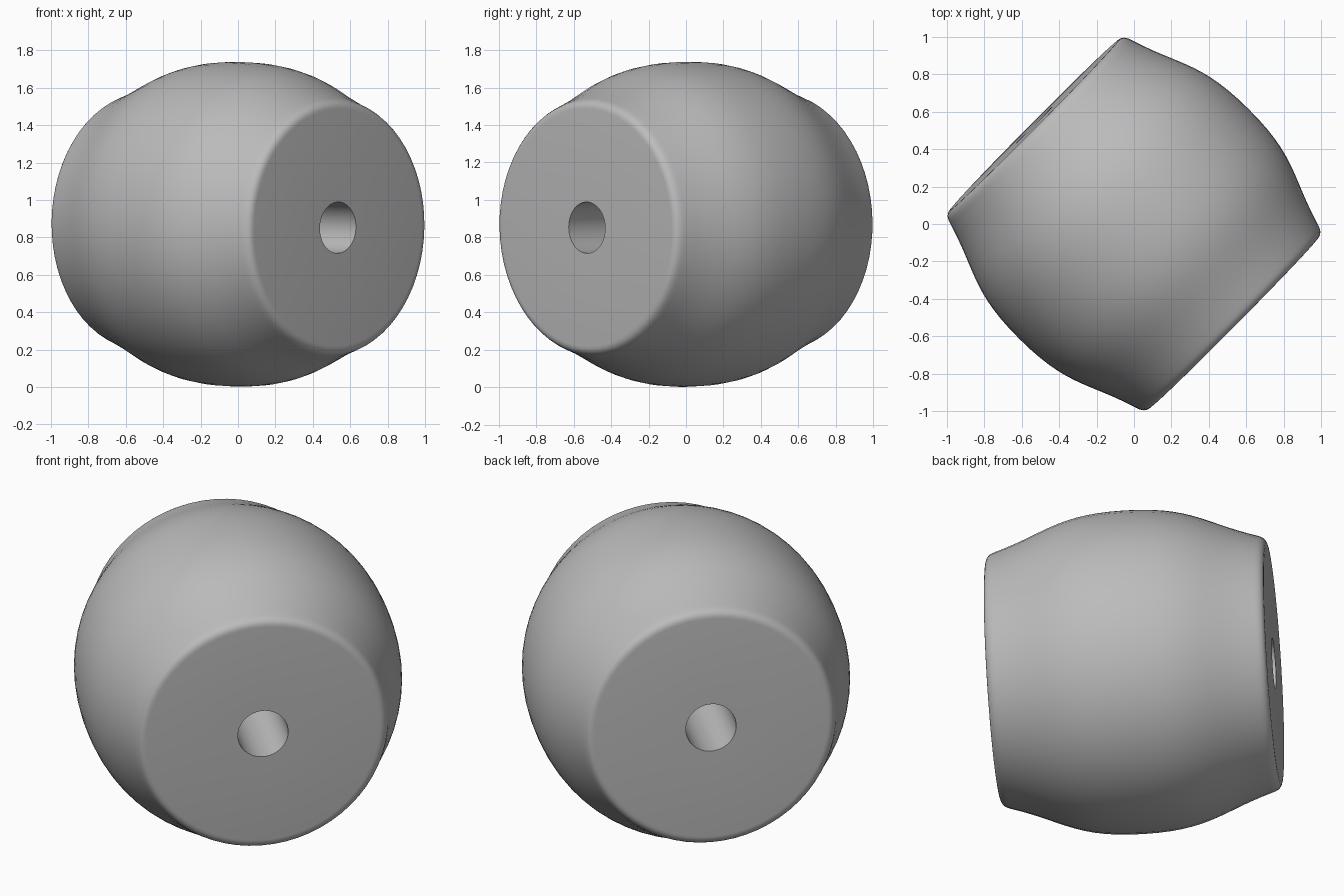
import bpy, bmesh, math
from mathutils import Vector
from mathutils.geometry import interpolate_bezier

cube = bpy.data.objects.get("Cube")
if cube:
    bpy.data.objects.remove(cube, do_unlink=True)

HOLE_RADIUS, HALF_LENGTH, SEGMENTS = 0.137, 0.752, 64


def curve(p0, h0, h1, p1, count):
    pts = [Vector((r, 0, s)) for s, r in (p0, h0, h1, p1)]
    return interpolate_bezier(*pts, count)


# Half profile: bulging wall, rounded rim, flat end, then the bore
half = curve((0, 0.868), (0.36, 0.868), (0.42, 0.775), (0.70, 0.69), 14)
half += curve((0.70, 0.69), (0.735, 0.68), (HALF_LENGTH, 0.665),
              (HALF_LENGTH, 0.635), 7)[1:]
half.append(Vector((HOLE_RADIUS, 0, HALF_LENGTH)))
mirrored = [Vector((p.x, 0, -p.z)) for p in reversed(half[1:])]
profile = mirrored + half

# Spin the closed profile around the bead's axis
bm = bmesh.new()
verts = [bm.verts.new(p) for p in profile]
edges = [bm.edges.new((verts[i - 1], verts[i])) for i in range(len(verts))]
bmesh.ops.spin(bm, geom=verts + edges, cent=(0, 0, 0), axis=(0, 0, 1),
               angle=math.tau, steps=SEGMENTS, use_merge=True)
bmesh.ops.remove_doubles(bm, verts=bm.verts, dist=0.0001)
bmesh.ops.recalc_face_normals(bm, faces=bm.faces)
mesh = bpy.data.meshes.new("barrel_bead")
bm.to_mesh(mesh)
bm.free()

bead = bpy.data.objects.new("barrel_bead", mesh)
bpy.context.collection.objects.link(bead)

# Lay the bead on its side, diagonal and slightly tipped
axis = Vector((0.535, -0.53, -0.018))
bead.rotation_euler = axis.to_track_quat('Z', 'Y').to_euler()
bead.location.z = 0.87

# Plain grey colour
grey = bpy.data.materials.new("plain_grey")
grey.use_nodes = True
colour = (0.5, 0.5, 0.5, 1)
grey.diffuse_color = colour
grey.node_tree.nodes["Principled BSDF"].inputs["Base Color"].default_value = colour
mesh.materials.append(grey)

bpy.context.view_layer.objects.active = bead
bead.select_set(True)
bpy.ops.object.shade_smooth_by_angle(angle=math.radians(35))
